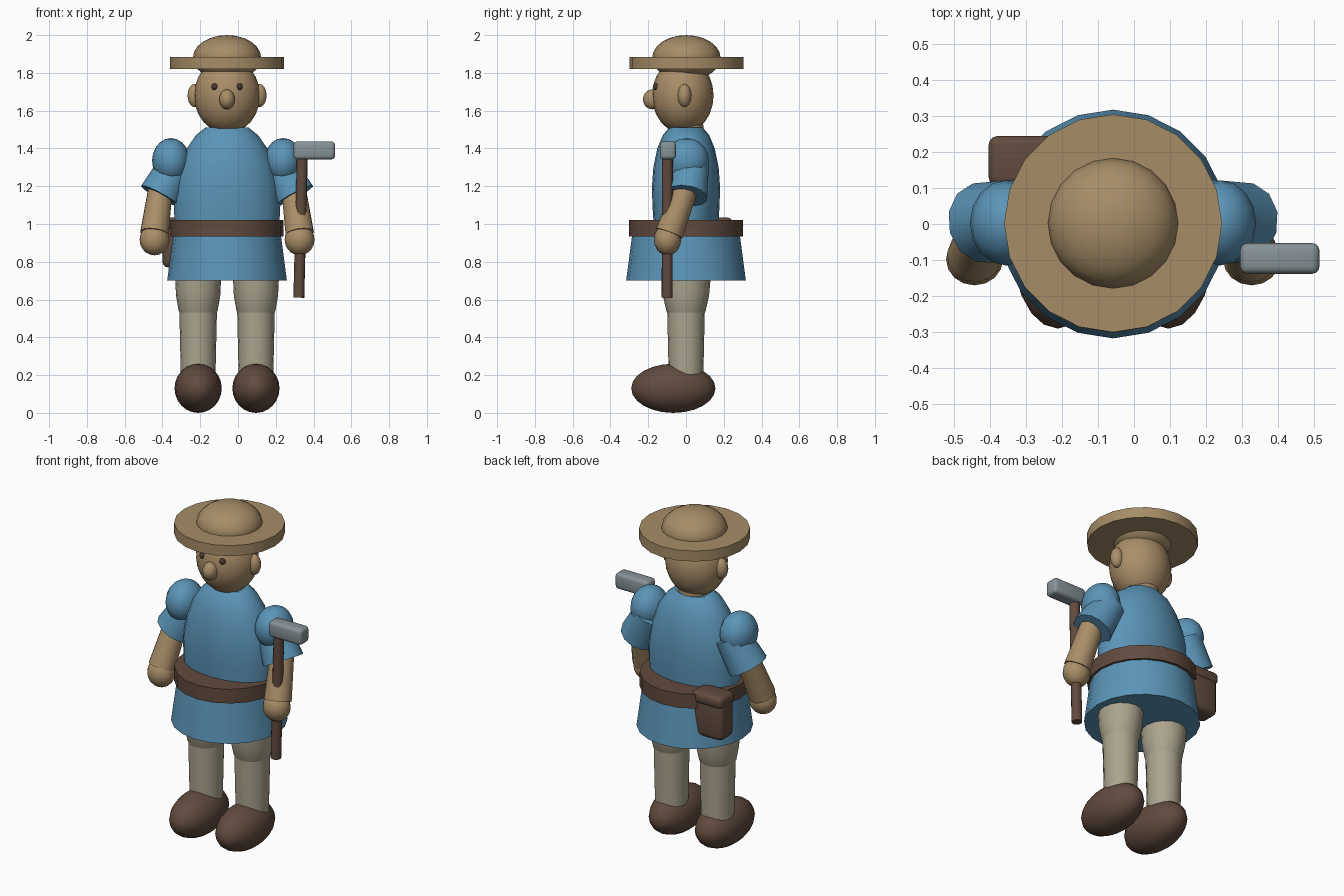
import bpy, bmesh, math
from mathutils import Vector, Matrix

if "Cube" in bpy.data.objects:
    bpy.data.objects.remove(bpy.data.objects["Cube"])

CX = -0.058  # body axis


def mat(name, c):
    m = bpy.data.materials.new(name)
    m.diffuse_color = (*c, 1)
    m.use_nodes = True
    m.node_tree.nodes["Principled BSDF"].inputs["Base Color"].default_value = m.diffuse_color
    return m


SKIN = mat("skin", (0.40, 0.27, 0.14))
STRAW = mat("straw", (0.38, 0.265, 0.135))
BLUE = mat("blue_cloth", (0.105, 0.30, 0.48))
BROWN = mat("brown_leather", (0.12, 0.07, 0.048))
DARK = mat("dark_eye", (0.07, 0.04, 0.03))
CREAM = mat("trouser_cloth", (0.41, 0.37, 0.27))
STEEL = mat("steel", (0.24, 0.29, 0.31))


def finish(bm, name, material, angle=40):
    bmesh.ops.recalc_face_normals(bm, faces=bm.faces)
    me = bpy.data.meshes.new(name)
    bm.to_mesh(me)
    bm.free()
    ob = bpy.data.objects.new(name, me)
    bpy.context.collection.objects.link(ob)
    me.materials.append(material)
    bpy.ops.object.select_all(action='DESELECT')
    ob.select_set(True)
    bpy.context.view_layer.objects.active = ob
    bpy.ops.object.shade_smooth_by_angle(angle=math.radians(angle))
    return ob


def ball(name, loc, radii, material, seg=20, rings=12):
    bm = bmesh.new()
    bmesh.ops.create_uvsphere(bm, u_segments=seg, v_segments=rings, radius=1,
                              matrix=Matrix.Translation(loc) @ Matrix.Diagonal((*radii, 1)))
    return finish(bm, name, material)


def stack(name, loc, rings, material, n=20):
    """Elliptical rings (z, rx, ry) joined into a closed solid."""
    bm = bmesh.new()
    loops = [[bm.verts.new((loc[0] + rx * math.sin(2 * math.pi * i / n),
                            loc[1] + ry * math.cos(2 * math.pi * i / n), z))
              for i in range(n)] for z, rx, ry in rings]
    for a, b in zip(loops, loops[1:]):
        for i in range(n):
            j = (i + 1) % n
            bm.faces.new((a[i], a[j], b[j], b[i]))
    bm.faces.new(loops[0])
    bm.faces.new(loops[-1])
    return finish(bm, name, material)


def rod(name, p, q, r1, r2, material, n=14):
    """Tapered cylinder between two points."""
    p, q = Vector(p), Vector(q)
    d = q - p
    m = Matrix.Translation((p + q) / 2) @ d.to_track_quat('Z', 'Y').to_matrix().to_4x4()
    bm = bmesh.new()
    bmesh.ops.create_cone(bm, cap_ends=True, segments=n, radius1=r1, radius2=r2,
                          depth=d.length, matrix=m)
    return finish(bm, name, material)


def box(name, lo, hi, bevel, material):
    lo, hi = Vector(lo), Vector(hi)
    bm = bmesh.new()
    bmesh.ops.create_cube(bm, size=1, matrix=Matrix.Translation((lo + hi) / 2)
                          @ Matrix.Diagonal((*(hi - lo), 1)))
    bmesh.ops.bevel(bm, geom=bm.edges[:], offset=bevel, segments=3, profile=0.5,
                    affect='EDGES')
    return finish(bm, name, material)


# Hat
stack("hat_brim", (CX, 0.002), [(1.82, 0.302, 0.302), (1.883, 0.302, 0.302)], STRAW)
ball("hat_crown", (CX, 0.002, 1.88), (0.181, 0.181, 0.12), STRAW)

# Head, nose and neck
ball("head", (CX, -0.017, 1.68), (0.175, 0.163, 0.2), SKIN)
ball("nose", (CX, -0.178, 1.66), (0.042, 0.05, 0.053), SKIN, 14, 10)
rod("neck", (CX, 0, 1.42), (CX, 0, 1.56), 0.095, 0.09, SKIN)

# Tunic, belt and skirt
stack("tunic", (CX, 0), [(0.96, 0.275, 0.168), (1.1, 0.282, 0.178), (1.2, 0.276, 0.18),
                         (1.3, 0.254, 0.173), (1.4, 0.213, 0.152), (1.47, 0.165, 0.123),
                         (1.51, 0.115, 0.09)], BLUE)
stack("belt", (CX, 0), [(0.935, 0.299, 0.301), (1.02, 0.299, 0.301)], BROWN)
stack("tunic_skirt", (CX, 0), [(0.70, 0.317, 0.317), (0.98, 0.28, 0.28)], BLUE)

# Paired parts
for side, s in (("left", -1), ("right", 1)):
    def at(x, y, z):
        return (CX + s * x, y, z)
    ball(side + "_eye", at(0.066, -0.158, 1.727), (0.018,) * 3, DARK, 10, 8)
    ball(side + "_ear", at(0.172, -0.008, 1.68), (0.038, 0.036, 0.061), SKIN, 14, 10)
    # Arm
    ball(side + "_shoulder", at(0.297, 0.003, 1.335), (0.1, 0.118, 0.12), BLUE, 16, 10)
    rod(side + "_sleeve", at(0.265, 0.03, 1.32), at(0.357, 0.003, 1.15), 0.095, 0.114, BLUE, 12)
    rod(side + "_forearm", at(0.352, 0.0, 1.19), at(0.385, -0.09, 0.95), 0.065, 0.076, SKIN)
    ball(side + "_hand", at(0.384, -0.098, 0.917), (0.079, 0.072, 0.083), SKIN, 16, 10)
    # Leg and boot
    leg = (CX + s * 0.153, 0.0)
    stack(side + "_thigh", leg, [(0.5, 0.085, 0.085), (0.54, 0.103, 0.104),
                                 (0.62, 0.117, 0.122), (0.72, 0.122, 0.131),
                                 (0.8, 0.122, 0.131)], CREAM, 16)
    stack(side + "_shin", leg, [(0.12, 0.09, 0.09), (0.56, 0.1, 0.1)], CREAM, 16)
    ball(side + "_boot", (leg[0], -0.067, 0.13), (0.125, 0.223, 0.13), BROWN)

# Pouch hung on the back of the belt
box("pouch", (-0.40, 0.11, 0.77), (-0.20, 0.236, 1.01), 0.03, BROWN)
box("pouch_flap", (-0.403, 0.105, 0.965), (-0.197, 0.244, 1.035), 0.025, BROWN)

# Hammer
rod("hammer_handle", (0.322, -0.1, 0.61), (0.341, -0.098, 1.38), 0.029, 0.029, BROWN)
box("hammer_head", (0.294, -0.138, 1.342), (0.514, -0.053, 1.437), 0.02, STEEL)
